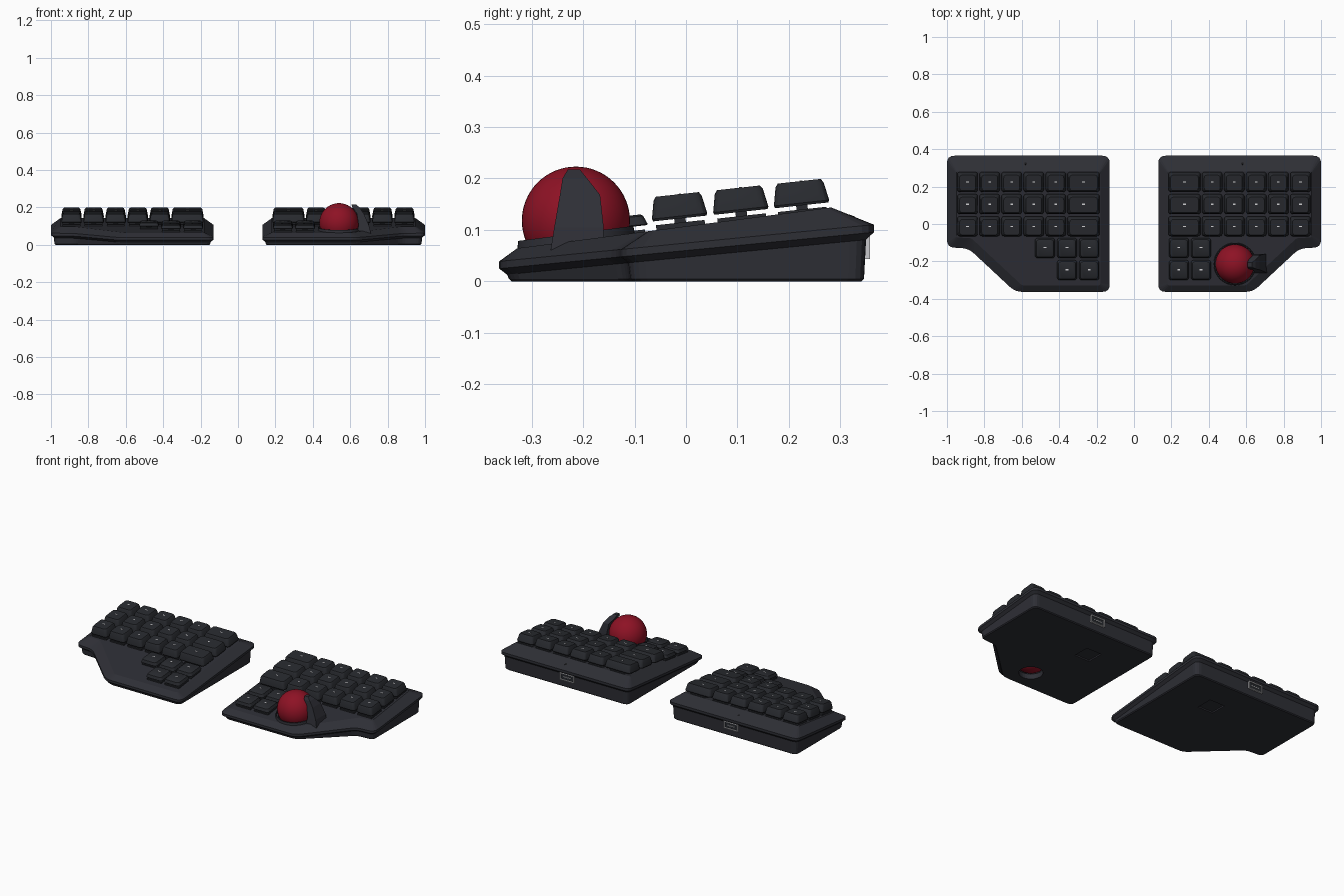
import bpy, bmesh, math
from mathutils import Vector, Matrix

cube = bpy.data.objects.get("Cube")
if cube:
    bpy.data.objects.remove(cube)


def material(name, rgb, rough=0.6):
    m = bpy.data.materials.new(name)
    m.use_nodes = True
    m.diffuse_color = (*rgb, 1)
    bsdf = m.node_tree.nodes["Principled BSDF"]
    bsdf.inputs["Base Color"].default_value = (*rgb, 1)
    bsdf.inputs["Roughness"].default_value = rough
    return m


CASE = material("charcoal case", (0.027, 0.028, 0.036))
KEYS = material("dark key plastic", (0.021, 0.023, 0.028))
RED = material("deep red", (0.27, 0.006, 0.018))
SILVER = material("silver", (0.6, 0.6, 0.62))
WHITE = material("pale mark", (0.7, 0.7, 0.72))
BLACK = material("black", (0.008, 0.008, 0.009))

TILT = Matrix.Rotation(math.radians(6.2), 4, 'X')
BALL = Vector((0.54, -0.214, 0.118))


def finish(name, bm, mat, smooth=30):
    bmesh.ops.recalc_face_normals(bm, faces=bm.faces)
    mesh = bpy.data.meshes.new(name)
    bm.to_mesh(mesh)
    bm.free()
    ob = bpy.data.objects.new(name, mesh)
    bpy.context.collection.objects.link(ob)
    mesh.materials.append(mat)
    if smooth:
        bpy.ops.object.select_all(action='DESELECT')
        ob.select_set(True)
        bpy.context.view_layer.objects.active = ob
        bpy.ops.object.shade_smooth_by_angle(angle=math.radians(smooth))
    return ob


def loft(bm, rings, caps=True):
    """Skin a stack of equal-length point rings."""
    vs = [[bm.verts.new(p) for p in r] for r in rings]
    n = len(vs[0])
    for a, b in zip(vs, vs[1:]):
        for i in range(n):
            bm.faces.new((a[i], a[(i + 1) % n], b[(i + 1) % n], b[i]))
    if caps:
        bm.faces.new(vs[0][::-1])
        bm.faces.new(vs[-1])


def rounded(corners, r, steps=4):
    """Round each polygon corner with a short quadratic curve."""
    out = []
    n = len(corners)
    for i, p in enumerate(corners):
        a = p + (corners[i - 1] - p).normalized() * r
        b = p + (corners[(i + 1) % n] - p).normalized() * r
        for k in range(steps + 1):
            t = k / steps
            out.append(a * (1 - t) ** 2 + p * 2 * t * (1 - t) + b * t * t)
    return out


def inset(corners, dists):
    """Move every edge of a counter-clockwise polygon inward by its own distance."""
    n = len(corners)
    lines = []
    for i in range(n):
        d = (corners[(i + 1) % n] - corners[i]).normalized()
        nrm = Vector((-d.y, d.x))
        lines.append((nrm, nrm.dot(corners[i]) + dists[i]))
    out = []
    for i in range(n):
        (n1, c1), (n2, c2) = lines[i - 1], lines[i]
        det = n1.x * n2.y - n1.y * n2.x
        out.append(Vector(((c1 * n2.y - c2 * n1.y) / det, (n1.x * c2 - n2.x * c1) / det)))
    return out


def box(bm, centre, size, matrix=Matrix()):
    m = matrix @ Matrix.Translation(centre) @ Matrix.Diagonal((*size, 1))
    bmesh.ops.create_cube(bm, size=1, matrix=m)


def cylinder(bm, r, h, matrix, seg=32):
    bmesh.ops.create_cone(bm, cap_ends=True, segments=seg, radius1=r, radius2=r, depth=h, matrix=matrix)


def cut(ob, bm):
    """Subtract a temporary cutter from the object."""
    cutter = finish("cutter", bm, BLACK, 0)
    cutter.hide_render = True
    mod = ob.modifiers.new("cut", 'BOOLEAN')
    mod.operation, mod.solver, mod.object = 'DIFFERENCE', 'EXACT', cutter
    bpy.context.view_layer.objects.active = ob
    bpy.ops.object.modifier_apply(modifier=mod.name)
    bpy.data.objects.remove(cutter)


def top_z(y):
    return 0.107 + 0.13 * y


OUTLINE = [Vector(p) for p in ((0.13, 0.365), (0.13, -0.363), (0.635, -0.363),
                               (0.885, -0.13), (1, -0.125), (1, 0.365))]
# Edge order: inner side, front, diagonal, short front, outer side, back
BEZEL = (0.05, 0.035, 0.05, 0.055, 0.05, 0.083)


def make_case(side, s):
    def ring(dists, r, z):
        pts = rounded(inset(OUTLINE, dists), r)
        return [Vector((s * p.x, p.y, z(p.y))) for p in pts]
    bm = bmesh.new()
    loft(bm, [ring([0.024] * 6, 0.03, lambda y: 0),
              ring([0.019] * 6, 0.03, lambda y: 0.005),
              ring([0.015] * 6, 0.032, lambda y: 0.047 + 0.097 * y),
              ring([0.0] * 6, 0.04, lambda y: 0.06 + 0.097 * y),
              ring([0.0] * 6, 0.04, lambda y: 0.0745 + 0.098 * y),
              ring(BEZEL, 0.012, top_z)])
    case = finish(side + "_case", bm, CASE, 0)
    # Shallow square recess underneath
    bm = bmesh.new()
    box(bm, (s * 0.43, 0.13, 0), (0.1, 0.1, 0.016))
    cut(case, bm)
    return case


def keycap(bm, x, y, z, w, d, h):
    rings = []
    for shrink, k in ((0.002, 0), (0, 0.1), (0.007, 0.85), (0.012, 1)):
        a, b = w / 2 - shrink, d / 2 - shrink
        pts = rounded([Vector(c) for c in ((a, b), (-a, b), (-a, -b), (a, -b))], 0.016, 3)
        rings.append([Matrix.Translation((x, y, z)) @ TILT @ Vector((p.x, p.y, k * h)) for p in pts])
    loft(bm, rings)


def make_keys(side, s):
    caps, low, marks, switches = (bmesh.new() for _ in range(4))
    columns = [(0.89 - 0.118 * i, 0.109) for i in range(5)] + [(0.27, 0.172)]
    layout = [(x, y, w, False) for x, w in columns for y in (0.225, 0.107, -0.012)]
    thumbs = [(0.24, -0.128), (0.358, -0.128), (0.24, -0.246), (0.358, -0.246)]
    if s < 0:
        thumbs.append((0.476, -0.128))
    layout += [(x, y, 0.107, True) for x, y in thumbs]
    for x, y, w, thumb in layout:
        z = 0.1235 + 0.108 * y - (0.006 if thumb else 0)
        h = 0.022 if thumb else 0.047
        keycap(low if thumb else caps, s * x, y, z, w, 0.108, h)
        place = Matrix.Translation((s * x, y, z)) @ TILT
        box(marks, (0, 0.004, h), (0.014, 0.006, 0.002), place)
        # Switch housing and stem
        box(switches, (0, 0, -0.017), (0.095, 0.095, 0.018), place)
        box(switches, (0, 0, -0.003), (0.025, 0.022, 0.02), place)
    finish(side + "_keycaps", caps, KEYS)
    finish(side + "_thumb_keycaps", low, KEYS)
    finish(side + "_key_marks", marks, WHITE, 0)
    finish(side + "_switches", switches, KEYS, 0)


def make_port(side, s):
    x, z, w, h = s * 0.55, 0.066, 0.09, 0.04
    bm = bmesh.new()
    for k in (-1, 1):
        box(bm, (x, 0.349, z + k * h / 2), (w, 0.018, 0.005))
        box(bm, (x + k * w / 2, 0.349, z), (0.005, 0.018, h + 0.005))
    for i in range(4):
        box(bm, (x + (i - 1.5) * 0.014, 0.35, z), (0.007, 0.01, 0.006))
    finish(side + "_port_frame", bm, SILVER, 0)
    bm = bmesh.new()
    box(bm, (x, 0.346, z), (w, 0.012, h))
    finish(side + "_port_inside", bm, KEYS, 0)
    # Small indicator hole on the rear bezel
    bm = bmesh.new()
    cylinder(bm, 0.007, 0.006, Matrix.Translation((s * 0.58, 0.322, 0.125)) @ Matrix.Rotation(-0.38, 4, 'X'), 12)
    finish(side + "_indicator", bm, BLACK)


cases = {}
for side, s in (("left", 1), ("right", -1)):
    cases[side] = make_case(side, s)
    make_keys(side, s)
    make_port(side, s)

# Ball socket: round cavity plus an opening through the floor
bm = bmesh.new()
bmesh.ops.create_uvsphere(bm, u_segments=48, v_segments=24, radius=0.109, matrix=Matrix.Translation(BALL))
cut(cases["left"], bm)
bm = bmesh.new()
cylinder(bm, 0.065, 0.1, Matrix.Translation((BALL.x, BALL.y, 0.03)))
cut(cases["left"], bm)

# Raised lip around the socket
bm = bmesh.new()
lip = []
for r, lift in ((0.115, -0.01), (0.112, 0.014), (0.107, 0.014), (0.106, -0.01)):
    circle = []
    for i in range(48):
        a = i * math.tau / 48
        y = BALL.y + r * math.sin(a)
        circle.append((BALL.x + r * math.cos(a), y, top_z(y) + lift))
    lip.append(circle)
loft(bm, lip + lip[:1], caps=False)
bmesh.ops.remove_doubles(bm, verts=bm.verts, dist=1e-5)
finish("socket_lip", bm, CASE)

# Trackball
bm = bmesh.new()
bmesh.ops.create_uvsphere(bm, u_segments=48, v_segments=32, radius=0.105, matrix=Matrix.Translation(BALL))
finish("trackball", bm, RED, 60)

# Guard fin: height, front y, rear y, inner x, outer x
bm = bmesh.new()
fin = ((0.055, -0.264, -0.16, 0.635, 0.712), (0.105, -0.256, -0.16, 0.645, 0.7),
       (0.168, -0.245, -0.167, 0.635, 0.672), (0.2, -0.24, -0.192, 0.612, 0.65),
       (0.217, -0.23, -0.206, 0.606, 0.63))
loft(bm, [[(xi, y0, z), (xo, y0, z), (xo, y1, z), (xi, y1, z)] for z, y0, y1, xi, xo in fin])
finish("ball_guard", bm, CASE, 0)
